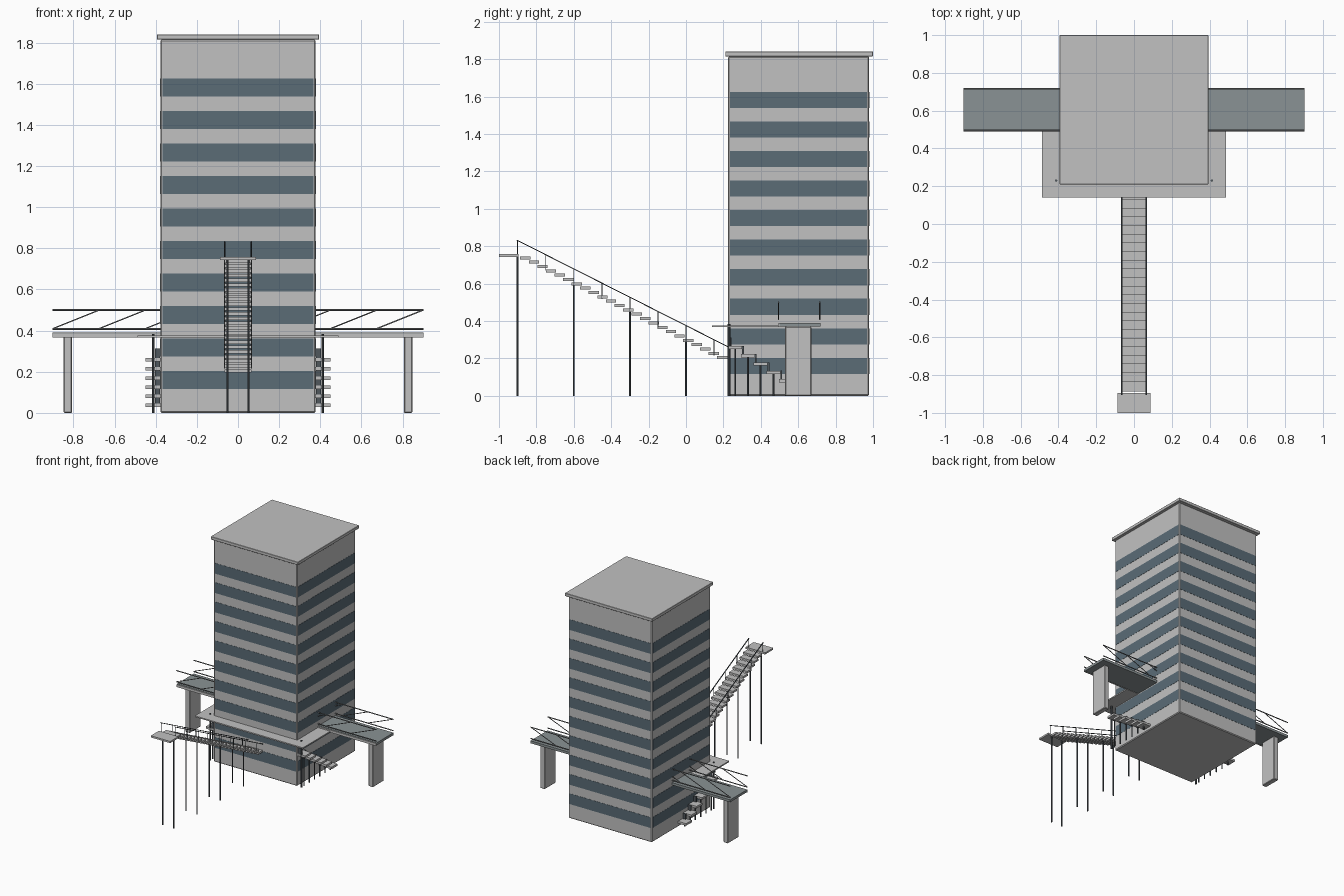
import bpy, bmesh, math
from mathutils import Vector

if "Cube" in bpy.data.objects:
    bpy.data.objects.remove(bpy.data.objects["Cube"])


def material(name, rgb):
    m = bpy.data.materials.new(name)
    m.diffuse_color = (*rgb, 1)
    m.use_nodes = True
    m.node_tree.nodes["Principled BSDF"].inputs["Base Color"].default_value = m.diffuse_color
    return m


CONCRETE = material("concrete grey", (0.535, 0.535, 0.535))
GLASS = material("window slate", (0.103, 0.149, 0.183))
DECK = material("deck blue grey", (0.255, 0.29, 0.298))
STEEL = material("rail steel", (0.2, 0.21, 0.215))
METAL = material("dark metal", (0.08, 0.095, 0.107))


class Part:
    """Collects boxes and bars into one named object."""

    def __init__(self, name, mat):
        self.name, self.mat, self.bm = name, mat, bmesh.new()

    def box(self, x0, x1, y0, y1, z0, z1):
        geo = bmesh.ops.create_cube(self.bm, size=1)
        for v in geo["verts"]:
            v.co = Vector((x0 + (v.co.x + 0.5) * (x1 - x0),
                           y0 + (v.co.y + 0.5) * (y1 - y0),
                           z0 + (v.co.z + 0.5) * (z1 - z0)))

    def bar(self, a, b, r=0.004):
        a, b = Vector(a), Vector(b)
        d = b - a
        mat = d.to_track_quat('Z', 'Y').to_matrix().to_4x4()
        mat.translation = (a + b) / 2
        bmesh.ops.create_cone(self.bm, cap_ends=True, segments=8, radius1=r,
                              radius2=r, depth=d.length, matrix=mat)

    def done(self, bevel=0):
        me = bpy.data.meshes.new(self.name)
        self.bm.to_mesh(me)
        self.bm.free()
        me.materials.append(self.mat)
        ob = bpy.data.objects.new(self.name, me)
        bpy.context.collection.objects.link(ob)
        if bevel:
            mod = ob.modifiers.new("bevel", 'BEVEL')
            mod.width, mod.segments = bevel, 1
        return ob


# Tower and roof slab
tower = Part("tower", CONCRETE)
tower.box(-0.377, 0.377, 0.225, 0.979, 0, 1.815)
tower.done(0.006)
roof = Part("roof_slab", CONCRETE)
roof.box(-0.394, 0.394, 0.21, 1.0, 1.815, 1.84)
roof.done(0.002)

# Ten window bands on each of the four walls
bands = Part("window_bands", GLASS)
for i in range(10):
    z0 = 0.117 + 0.158 * i
    z1 = z0 + 0.086
    bands.box(-0.366, 0.366, 0.2235, 0.227, z0, z1)
    bands.box(-0.366, 0.366, 0.977, 0.9805, z0, z1)
    for s in (-1, 1):
        bands.box(*sorted((s * 0.375, s * 0.3785)), 0.236, 0.968, z0, z1)
bands.done()

# Canopy round the front with its two poles
canopy = Part("canopy", CONCRETE)
canopy.box(-0.488, 0.488, 0.14, 0.5, 0.367, 0.377)
canopy.done()
poles = Part("canopy_poles", METAL)
for s in (-1, 1):
    poles.bar((s * 0.412, 0.23, 0), (s * 0.412, 0.23, 0.383), 0.007)
poles.done()

# Bridge running through the tower, with end piers
deck = Part("bridge_deck", DECK)
deck.box(-0.902, 0.902, 0.5, 0.718, 0.37, 0.39)
deck.done()
edge = Part("bridge_edge_beam", CONCRETE)
edge.box(-0.902, 0.902, 0.493, 0.5, 0.367, 0.387)
edge.done()
piers = Part("bridge_piers", CONCRETE)
for s in (-1, 1):
    piers.box(*sorted((s * 0.807, s * 0.848)), 0.53, 0.67, 0, 0.37)
piers.done(0.004)

# Bridge rails with parallel diagonals
rails = Part("bridge_rails", STEEL)
for y in (0.495, 0.715):
    for z in (0.408, 0.5):
        rails.bar((-0.902, y, z), (0.902, y, z))
    for i in range(8):
        x = -0.9 + i * 0.225
        rails.bar((x, y, 0.41), (x + 0.225, y, 0.5), 0.003)
rails.done()

# Long front stair and top landing
stair = Part("front_stair", CONCRETE)
for i in range(24):
    y = 0.222 - i * 0.0458
    z = 0.196 + i * 0.0232
    stair.box(-0.066, 0.066, y - 0.055, y, z, z + 0.016)
stair.done()
landing = Part("stair_landing", CONCRETE)
landing.box(-0.088, 0.088, -1.0, -0.895, 0.743, 0.757)
landing.done()


def rail_z(y):
    return 0.83 - (y + 0.9) * 0.505


# Stair handrails, balusters and tall supports
hand = Part("stair_handrails", METAL)
supports = Part("stair_supports", METAL)
for s in (-1, 1):
    x = s * 0.0645
    for dx in (-0.002, 0.002):
        hand.bar((x + dx, -0.905, rail_z(-0.905)),
                 (x + dx, 0.228, rail_z(0.228)), 0.0025)
    for i in range(8):
        y = -0.9 + 0.15 * i
        hand.bar((x, y, rail_z(y) - 0.085), (x, y, rail_z(y)), 0.0025)
    for i in range(4):
        y = -0.9 + 0.3 * i
        supports.bar((s * 0.05, y, 0), (s * 0.05, y, rail_z(y) - 0.08), 0.005)
hand.done()
supports.done()

# Small side stairs going down along both walls
steps = Part("side_steps", CONCRETE)
legs = Part("side_step_legs", METAL)
for s in (-1, 1):
    for i in range(6):
        y = 0.226 + i * 0.068
        z = 0.25 - i * 0.0445
        steps.box(*sorted((s * 0.376, s * 0.449)), y, y + 0.074, z, z + 0.017)
        legs.bar((s * 0.412, y + 0.037, 0), (s * 0.412, y + 0.037, z), 0.005)
        legs.box(*sorted((s * 0.38, s * 0.403)), y + 0.006, y + 0.016,
                 z + 0.017, z + 0.062)
steps.done()
legs.done()
